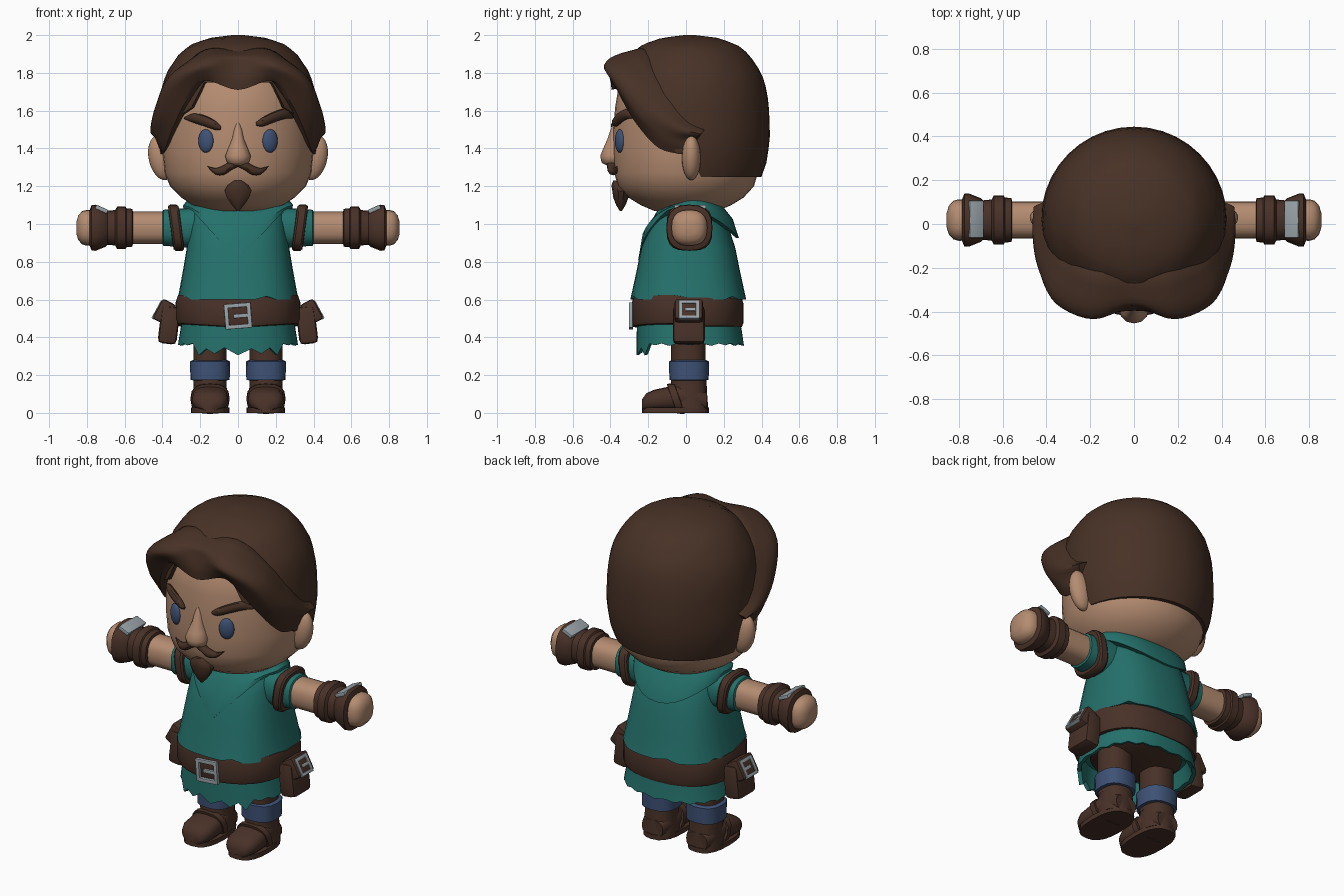
import bpy, bmesh, math
from mathutils import Vector, Matrix, Euler

if "Cube" in bpy.data.objects:
    bpy.data.objects.remove(bpy.data.objects["Cube"])


def mat(name, r, g, b):
    m = bpy.data.materials.new(name)
    m.diffuse_color = (r, g, b, 1)
    m.use_nodes = True
    m.node_tree.nodes["Principled BSDF"].inputs["Base Color"].default_value = m.diffuse_color
    return m


HAIR = mat("hair brown", .064, .031, .019)
LEATHER = mat("leather brown", .066, .031, .021)
TEAL = mat("teal cloth", .018, .165, .148)
SKIN = mat("skin", .46, .262, .165)
BLUE = mat("dusk blue", .048, .083, .18)
METAL = mat("metal grey", .32, .37, .40)


def finish(name, bm, m, angle=38):
    bmesh.ops.recalc_face_normals(bm, faces=bm.faces)
    me = bpy.data.meshes.new(name)
    bm.to_mesh(me)
    bm.free()
    me.materials.append(m)
    ob = bpy.data.objects.new(name, me)
    bpy.context.collection.objects.link(ob)
    bpy.ops.object.select_all(action='DESELECT')
    ob.select_set(True)
    bpy.context.view_layer.objects.active = ob
    bpy.ops.object.shade_smooth_by_angle(angle=math.radians(angle))
    return ob


def loft(name, rings, m, angle=38):
    """Skin closed rings of equal length and cap both ends."""
    bm = bmesh.new()
    vs = [[bm.verts.new(p) for p in r] for r in rings]
    n = len(vs[0])
    for a, b in zip(vs, vs[1:]):
        for i in range(n):
            bm.faces.new((a[i], a[(i + 1) % n], b[(i + 1) % n], b[i]))
    bm.faces.new(vs[0])
    bm.faces.new(vs[-1])
    return finish(name, bm, m, angle)


def ell(a, b, n=24, p=2.0):
    """Superellipse outline, starting at the -b side."""
    out = []
    for i in range(n):
        t = 2 * math.pi * i / n
        s, c = math.sin(t), -math.cos(t)
        out.append((a * math.copysign(abs(s) ** (2 / p), s), b * math.copysign(abs(c) ** (2 / p), c)))
    return out


def ring_z(z, a, b, cx=0, cy=0, n=24, p=2.0):
    return [(cx + u, cy + v, z) for u, v in ell(a, b, n, p)]


def ring_x(x, a, b, cy, cz, n=20, p=2.0, shear=0):
    return [(x + shear * v, cy + u, cz + v) for u, v in ell(a, b, n, p)]


def spline(pts, k=4):
    """Catmull-Rom resampling through the points."""
    P = [Vector(p) for p in pts]
    P = [2 * P[0] - P[1]] + P + [2 * P[-1] - P[-2]]
    out = []
    for i in range(1, len(P) - 2):
        a, b, c, d = P[i - 1:i + 3]
        for j in range(k):
            t = j / k
            out.append(.5 * (2 * b + (c - a) * t + (2 * a - 5 * b + 4 * c - d) * t * t
                             + (3 * b - a - 3 * c + d) * t ** 3))
    return out + [P[-2]]


def lerp(table, z):
    for (z0, a), (z1, b) in zip(table, table[1:]):
        if z <= z1:
            return a + (b - a) * max(0, z - z0) / (z1 - z0)
    return table[-1][1]


def ball(name, c, r, m, rot=(0, 0, 0), seg=20):
    bm = bmesh.new()
    M = Matrix.Translation(c) @ Euler(rot).to_matrix().to_4x4() @ Matrix.Diagonal((*r, 1))
    bmesh.ops.create_uvsphere(bm, u_segments=seg, v_segments=12, radius=1, matrix=M)
    return finish(name, bm, m, 60)


def box(name, c, size, m, rot=(0, 0, 0), bevel=.012, at=None):
    bm = bmesh.new()
    bmesh.ops.create_cube(bm, size=1, matrix=Matrix.Diagonal((*size, 1)))
    bmesh.ops.bevel(bm, geom=bm.edges[:], offset=bevel, segments=2, affect='EDGES', profile=.6)
    M = at or Matrix.Translation(c) @ Euler(rot).to_matrix().to_4x4()
    bm.transform(M)
    return finish(name, bm, m)


def buckle(name, M, w, h, t):
    """Square frame with a prong in the local XZ plane."""
    parts = [((0, 0, h), (2 * w, t, t)), ((0, 0, -h), (2 * w, t, t)),
             ((w, 0, 0), (t, t, 2 * h + t)), ((-w, 0, 0), (t, t, 2 * h + t)),
             ((w * .3, 0, 0), (w * 1.4, t * .8, t))]
    for c, size in parts:
        box(name, c, size, METAL, bevel=t * .2, at=M @ Matrix.Translation(c))


def face_y(x):
    return -.385 * math.sqrt(max(0, 1 - (x / .40) ** 2))


# Head
HEAD = [(1.07, .17, .17), (1.10, .24, .24), (1.14, .30, .305), (1.2, .36, .36), (1.27, .388, .38),
        (1.38, .40, .386), (1.5, .40, .385), (1.62, .393, .375), (1.74, .365, .355), (1.86, .27, .26)]
loft("head", [ring_z(z, a, b, n=36) for z, a, b in HEAD], SKIN, 60)

# Hair cap: every column runs from its own hairline to the crown
CAP = [(1.24, .375), (1.3, .402), (1.45, .425), (1.6, .42), (1.7, .41), (1.8, .38), (1.9, .312),
       (1.95, .25), (1.985, .15), (2.0, .03)]


def hairline(y):
    return 1.25 if y > .06 else 1.37 if y > -.05 else 1.75 if y < -.33 else 1.40 - (.05 + y) * .8


cols, rows = 40, 16
rings = []
for j in range(-1, rows + 1):
    ring = []
    for u, v in ell(1, 1, cols):
        z0 = hairline(.02 + .42 * v)
        z = z0 + (2.0 - z0) * math.sin(max(j, 0) / rows * math.pi / 2)
        r = lerp(CAP, z) * (.85 if j < 0 else 1)
        ring.append((u * r, .02 + v * r, z))
    rings.append(ring)
loft("hair_cap", rings, HAIR, 50)

# Parted fringe: stations of (back top, bulge, lower lip)
ST = [((0, -.25, 1.92), (0, -.375, 1.85), (0, -.395, 1.71)),
      ((.17, -.23, 1.925), (.185, -.435, 1.84), (.18, -.385, 1.758)),
      ((.31, -.15, 1.81), (.355, -.365, 1.75), (.275, -.335, 1.65)),
      ((.38, -.06, 1.67), (.42, -.235, 1.57), (.34, -.255, 1.52)),
      ((.40, .03, 1.55), (.443, -.08, 1.47), (.385, -.14, 1.40)),
      ((.41, .10, 1.50), (.425, .05, 1.45), (.40, .0, 1.365))]
ST = [tuple((-x, y, z) for x, y, z in s) for s in ST[:0:-1]] + ST
tops, bulges, lips = (spline([s[i] for s in ST], 5) for i in range(3))
rings = []
for T, B, L in zip(tops, bulges, lips):
    axis = Vector((0, .02, (T.z + L.z) / 2))
    arc = T.lerp(B, .55) + (T.lerp(B, .5) - axis).normalized() * .04
    low = B.lerp(L, .55) + (B - axis).normalized() * .008
    inner = [L.lerp(axis, .22), T.lerp(axis, .22)]
    rings.append(spline([T, arc, B, low, L], 3) + inner)
loft("hair_fringe", rings, HAIR, 50)

# Face details and ears
for s in (-1, 1):
    ball("ear", (s * .405, .028, 1.35), (.068, .05, .12), SKIN, (0, s * .22, 0))
    ball("eye", (s * .17, face_y(.17) - .002, 1.44), (.043, .022, .062), BLUE, (0, 0, s * .4))
    tache = [(0, 1.315, .012), (.035, 1.312, .026), (.07, 1.288, .026), (.11, 1.278, .019), (.135, 1.287, .012),
             (.162, 1.305, .002)]
    loft("moustache", [ring_x(s * x, min(r, .024), r, face_y(x) - .012, z, 10)
                       for x, z, r in spline(tache, 3)], HAIR)
brows = {-1: [(.09, 1.508, .008), (.12, 1.522, .024), (.18, 1.547, .029), (.24, 1.561, .023), (.285, 1.56, .004)],
         1: [(.095, 1.53, .008), (.13, 1.54, .024), (.19, 1.566, .028), (.25, 1.583, .026), (.295, 1.565, .005)]}
for s, pts in brows.items():
    loft("eyebrow", [ring_x(s * x, min(r, .024), r, face_y(x) - .006, z, 10)
                     for x, z, r in spline(pts, 3)], HAIR)
NOSE = [(1.31, .025, .03, -.39), (1.325, .058, .055, -.392), (1.36, .068, .062, -.392), (1.40, .052, .05, -.388),
        (1.45, .032, .036, -.38), (1.50, .022, .024, -.375), (1.535, .008, .01, -.375)]
loft("nose", [ring_z(z, a, b, cy=y, n=12) for z, a, b, y in NOSE], SKIN, 60)
GOATEE = [(1.07, .006, .006, -.345), (1.10, .034, .025, -.345), (1.14, .062, .04, -.345), (1.175, .075, .045, -.345),
          (1.205, .058, .04, -.355), (1.23, .02, .02, -.365)]
loft("goatee", [ring_z(z, a, b, cy=y, n=10) for z, a, b, y in GOATEE], HAIR)

# Tunic and torn skirt
TUNIC = [(.64, .312, .298), (.75, .292, .274), (.87, .272, .25), (.98, .256, .215), (1.07, .24, .165), (1.11, .19, .12)]
hem = [(x, y, .60 + (.018 if i % 5 == 2 else 0)) for i, (x, y, _) in enumerate(ring_z(0, .32, .307, 0, .012, 32, 2.6))]
loft("tunic", [ring_z(.62, .25, .24, 0, .012, 32, 2.6), hem]
     + [ring_z(z, a, b, 0, .012, 32, 2.6) for z, a, b in TUNIC], TEAL)
TEAR = (0, .035, .008, .04)
outer = [(x, y, .305 + TEAR[i % 4] if y < -.19 and abs(x) < .24 else .355 + TEAR[i % 4] * .35)
         for i, (x, y, _) in enumerate(ring_z(0, .318, .285, 0, .022, 40, 2.5))]
inner = [(x * .93, .02 + (y - .02) * .93, z + .004) for x, y, z in outer]
loft("skirt", [ring_z(.60, .29, .27, 0, .015, 40, 2.5), ring_z(.47, .30, .275, 0, .015, 40, 2.5),
               outer, inner, ring_z(.45, .27, .25, 0, .015, 40, 2.5)], TEAL)
loft("trouser_seat", [ring_z(.40, .20, .12, 0, .015), ring_z(.44, .26, .24, 0, .015),
                      ring_z(.46, .26, .24, 0, .015)], LEATHER)

# Cowl: V at the front, high on the shoulders, rounded at the back
rings = [[], [], [], [], []]
for u, v in ell(1, 1, 40, 2.3):
    drop = .81 + .27 * min(1, abs(u) * 1.15) if v < 0 else .925 + .145 * abs(u) ** 2
    rim = 1.085 + .045 * min(1, max(0, v + .9))
    for k, (f, add) in enumerate(((0, .002), (0, .018), (.5, .022))):
        z = drop + (rim - drop) * f
        a = lerp([(.81, .285), (1.0, .272), (1.13, .268)], z)
        b = lerp([(.81, .25), (.95, .222), (1.04, .185), (1.13, .135)], z) + (.02 if v > 0 else 0)
        rings[k].append((u * (a + add), .015 + v * (b + add), z))
    rings[3].append((u * .27, .015 + v * .15, rim))
    rings[4].append((u * .22, .015 + v * .11, rim - .01))
loft("cowl", rings, TEAL)

# Belt with buckle
BELT = [(.45, .29), (.455, .322), (.475, .33), (.58, .33), (.605, .322), (.61, .29)]
loft("belt", [[(x, y, z + .02 * abs(x) / .33 * (1 if y < 0 else .3)) for x, y, z in
               ring_z(z, a, a * .895, 0, .008, 32, 2.5)] for z, a in BELT], LEATHER)
buckle("belt_buckle", Matrix.Translation((0, -.292, .513)) @ Matrix.Rotation(-.08, 4, 'Y'), .06, .056, .022)

for s in (-1, 1):
    # Hip pouch
    box("pouch", (s * .365, .015, .465), (.10, .17, .20), LEATHER, (0, s * -.12, 0), .028)
    box("pouch_flap", (s * .39, .015, .535), (.08, .15, .12), LEATHER, (0, s * -.5, 0), .018)
    M = (Matrix.Translation((s * .425, .015, .545)) @ Matrix.Rotation(s * -.5, 4, 'Y')
         @ Matrix.Rotation(math.pi / 2, 4, 'Z'))
    buckle("pouch_buckle", M, .045, .045, .018)

    # Arm, sleeve, bracer and fist
    def sleeve(name, prof, m, p=2.5, shear=0):
        loft(name, [ring_x(s * x, r, r, .018, .98, 20, p, s * shear) for x, r in prof], m)

    sleeve("upper_sleeve", [(.18, .11), (.28, .104), (.395, .095), (.40, .085)], TEAL)
    sleeve("sleeve_band", [(.298, .09), (.30, .114), (.31, .122), (.345, .122), (.355, .114), (.357, .09)],
           LEATHER, 3, .13)
    sleeve("forearm", [(.36, .085), (.60, .085)], SKIN)
    sleeve("bracer", [(.555, .08), (.56, .10), (.59, .103), (.595, .112), (.64, .112), (.65, .094), (.69, .09),
                      (.70, .10), (.755, .122), (.775, .12), (.785, .095)], LEATHER)
    sleeve("fist", [(.74, .092), (.80, .095), (.825, .088), (.845, .066), (.855, .035)], SKIN)
    box("bracer_plate", (s * .722, .022, 1.078), (.07, .17, .022), METAL, (0, s * -.42, 0), .007)

    # Leg, cuff and boot
    X = s * .148
    loft("trouser_leg", [ring_z(z, .088, .092, X, .012, 16, 2.4) for z in (.15, .46)], LEATHER)
    CUFF = [(.172, .09), (.175, .104), (.272, .106), (.28, .09)]
    loft("leg_cuff", [ring_z(z, r, r, X, .016, 16, 2.5) for z, r in CUFF], BLUE)
    loft("boot_shaft", [ring_z(z, r, r + .004, X, .018, 16, 2.4)
                        for z, r in ((.02, .096), (.10, .09), (.18, .086))], LEATHER)
    FOOT = [(.11, .07, .10), (.06, .088, .13), (-.03, .092, .145), (-.10, .096, .125), (-.17, .096, .11),
            (-.21, .08, .092), (-.232, .05, .06)]
    loft("boot_foot", [[(X + u, y, h / 2 + .012 + v) for u, v in ell(w, h / 2, 16, 2.6)]
                       for y, w, h in FOOT], LEATHER, 50)
    loft("boot_sole", [ring_z(z, .102, .178, X, -.056, 20, 2.6) for z in (0, .028)], LEATHER)
    loft("boot_strap", [[(X + u, y - .35 * v, .075 + v) for u, v in ell(w, w * .78, 16, 2.6)]
                        for y, w in ((-.075, .09), (-.073, .101), (-.035, .104), (-.033, .09))], LEATHER)
